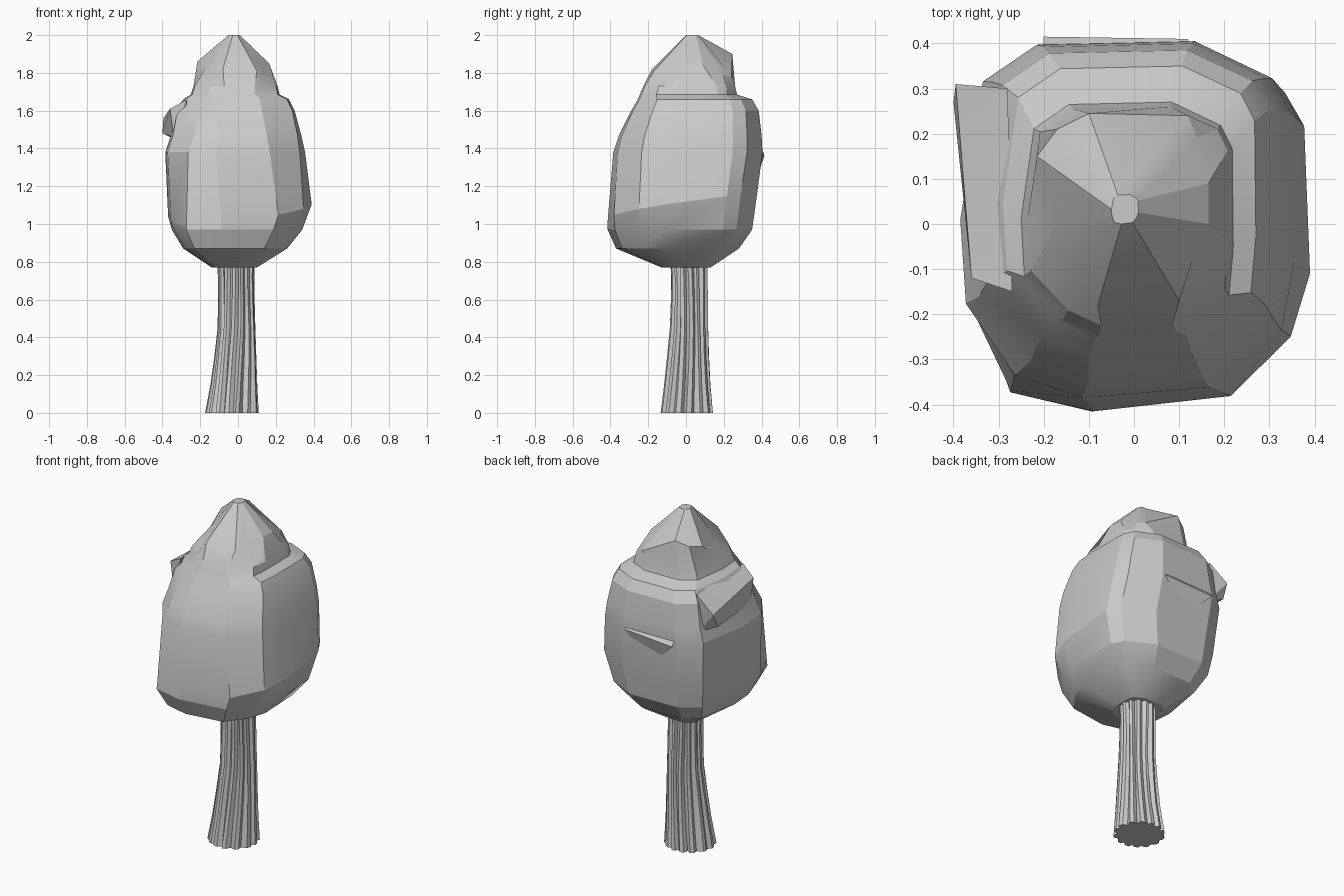
import bpy
import bmesh
import math
import random

random.seed(4)
cube = bpy.data.objects.get("Cube")
if cube:
    bpy.data.objects.remove(cube, do_unlink=True)

grey = bpy.data.materials.new("plain grey")
grey.use_nodes = True
colour = (0.6, 0.6, 0.6, 1)
grey.diffuse_color = colour
grey.node_tree.nodes["Principled BSDF"].inputs["Base Color"].default_value = colour


def finish(name, bm, angle):
    """Turn a bmesh into a shaded object."""
    bmesh.ops.recalc_face_normals(bm, faces=bm.faces)
    mesh = bpy.data.meshes.new(name)
    bm.to_mesh(mesh)
    bm.free()
    mesh.materials.append(grey)
    obj = bpy.data.objects.new(name, mesh)
    bpy.context.collection.objects.link(obj)
    bpy.ops.object.select_all(action="DESELECT")
    obj.select_set(True)
    bpy.context.view_layer.objects.active = obj
    bpy.ops.object.shade_smooth_by_angle(angle=math.radians(angle))
    return obj


def loft(name, rings, angle):
    """Skin closed rings of points and cap both ends."""
    bm = bmesh.new()
    loops = [[bm.verts.new(p) for p in ring] for ring in rings]
    for low, high in zip(loops, loops[1:]):
        for i in range(len(low)):
            j = (i + 1) % len(low)
            bm.faces.new((low[i], low[j], high[j], high[i]))
    bm.faces.new(loops[0][::-1])
    bm.faces.new(loops[-1])
    return finish(name, bm, angle)


def hull(name, points):
    """Wrap a faceted lump around a few points."""
    bm = bmesh.new()
    for p in points:
        bm.verts.new(p)
    result = bmesh.ops.convex_hull(bm, input=bm.verts)
    loose = set(result["geom_interior"] + result["geom_unused"])
    bmesh.ops.delete(bm, geom=[v for v in loose if isinstance(v, bmesh.types.BMVert)])
    return finish(name, bm, 20)


# Uneven rounded-square outlines for the foot and the shoulder of the canopy
foot = [(-0.78, -0.89), (-0.26, -1), (0.56, -0.9), (0.87, -0.56),
        (1, -0.22), (0.96, 0.6), (0.85, 0.78), (0.38, 1),
        (-0.53, 0.98), (-0.84, 0.78), (-1, 0), (-0.96, -0.43)]
shoulder = [(-0.6, -0.86), (-0.27, -1), (0.45, -0.97), (0.96, -0.66),
            (1, -0.25), (0.99, 0.6), (0.88, 0.8), (0.42, 1),
            (-0.55, 0.98), (-0.88, 0.77), (-1, 0), (-0.97, -0.5)]


def canopy_ring(z, left, right, front, back, blend, tilt_x=0, tilt_y=0):
    ring = []
    for (u0, v0), (u1, v1) in zip(foot, shoulder):
        u = u0 + (u1 - u0) * blend
        v = v0 + (v1 - v0) * blend
        x = (left + right) / 2 + u * (right - left) / 2
        y = (front + back) / 2 + v * (back - front) / 2
        ring.append((x, y, z + tilt_x * x + tilt_y * y))
    return ring


# Canopy: height, left, right, front, back, outline blend, tilts
levels = [
    (0.77, -0.14, 0.10, -0.13, 0.13, 0),
    (0.87, -0.29, 0.26, -0.37, 0.28, 0),
    (0.97, -0.35, 0.34, -0.415, 0.35, 0),
    (1.08, -0.37, 0.39, -0.415, 0.375, 0.2, 0.1, 0.14),
    (1.38, -0.385, 0.355, -0.385, 0.405, 0.6),
    (1.47, -0.355, 0.335, -0.355, 0.4, 0.8),
    (1.60, -0.33, 0.30, -0.29, 0.385, 1),
    (1.66, -0.29, 0.27, -0.255, 0.35, 1),
    (1.685, -0.25, 0.22, -0.245, 0.27, 1),
    (1.73, -0.235, 0.21, -0.225, 0.26, 1),
]
# Crown: a lopsided rim below the tip
crown_rim = [
    (-0.14, -0.08, 1.81), (-0.08, -0.18, 1.82), (0.1, -0.17, 1.81),
    (0.13, -0.08, 1.82), (0.165, 0, 1.85), (0.165, 0.09, 1.84),
    (0.14, 0.19, 1.79), (0.12, 0.24, 1.78), (-0.1, 0.245, 1.9),
    (-0.17, 0.21, 1.87), (-0.215, 0.15, 1.86), (-0.17, 0, 1.83)]
tip = canopy_ring(2, -0.05, 0.01, 0, 0.065, 0)
loft("canopy", [canopy_ring(*level) for level in levels] + [crown_rim, tip], 20)

# Overhanging lumps on the canopy
hull("side_ledge", [
    (-0.395, 0.31, 1.56), (-0.40, 0.27, 1.48), (-0.36, -0.12, 1.61),
    (-0.34, -0.12, 1.46), (-0.28, 0.3, 1.65), (-0.27, -0.15, 1.66),
    (-0.28, 0.28, 1.42), (-0.3, -0.1, 1.44)])
hull("back_ledge", [
    (0.12, 0.41, 1.38), (-0.2, 0.415, 1.36), (0.13, 0.36, 1.44),
    (-0.2, 0.36, 1.44), (-0.03, 0.36, 1.2)])

# Trunk: fluted column, flared and leaning at the foot
flutes = 14
ridges = []
for i in range(flutes):
    ridges += [1.0, 0.98, random.uniform(0.82, 0.9)]
offsets = [random.uniform(-0.03, 0.03) for _ in ridges]


def trunk_ring(z, cx, cy, rx, ry):
    ring = []
    for i, ridge in enumerate(ridges):
        a = math.tau * (i + 8 * offsets[i]) / len(ridges) + 0.06 * math.sin(5 * z + i // 3)
        ring.append((cx + rx * ridge * math.cos(a), cy + ry * ridge * math.sin(a), z))
    return ring


stations = [
    (0.0, -0.032, 0.005, 0.142, 0.14),
    (0.15, -0.022, 0.007, 0.124, 0.124),
    (0.3, -0.014, 0.011, 0.111, 0.113),
    (0.45, -0.008, 0.016, 0.1, 0.104),
    (0.6, -0.009, 0.018, 0.097, 0.1),
    (0.72, -0.01, 0.018, 0.097, 0.098),
    (0.8, -0.01, 0.015, 0.1, 0.1),
]
loft("trunk", [trunk_ring(*s) for s in stations], 30)
